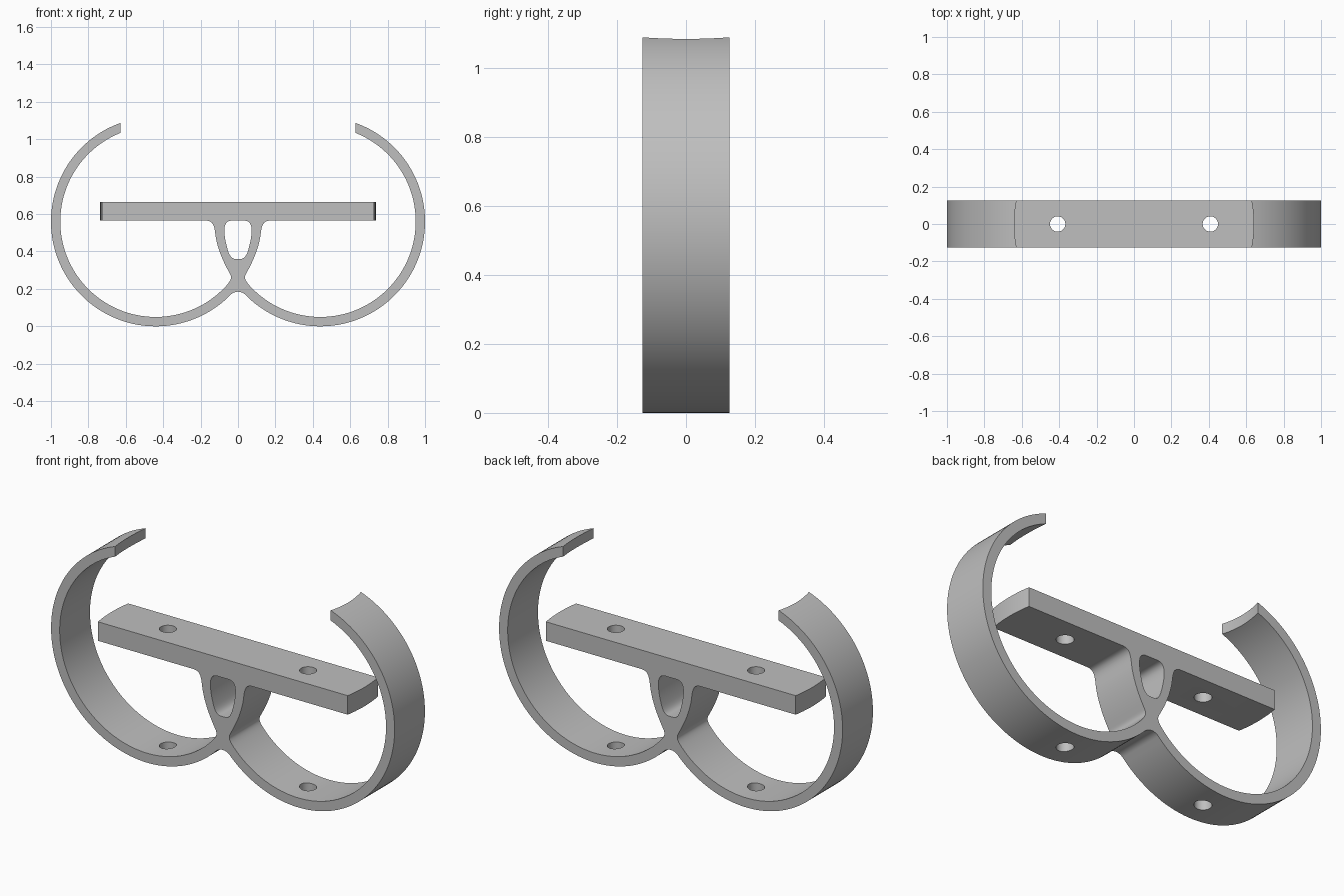
import bpy, bmesh
from math import sin, cos, pi, atan2, acos, asin
from mathutils import Vector
from mathutils.geometry import interpolate_bezier

cube = bpy.data.objects.get("Cube")
if cube:
    bpy.data.objects.remove(cube, do_unlink=True)

HALF_DEPTH = 0.126
CX, CZ = 0.44, 0.56            # ring centre
R_OUT, R_IN = 0.56, 0.51
BAR_LOW, BAR_TOP = 0.565, 0.665
BAR_RADIUS, MOUTH_RADIUS, HOLE_X = 0.738, 0.64, 0.408

grey = bpy.data.materials.new("plain grey")
grey.use_nodes = True
colour = (0.52, 0.52, 0.52, 1)
grey.diffuse_color = colour
grey.node_tree.nodes["Principled BSDF"].inputs["Base Color"].default_value = colour


def arc(cx, cz, r, a, b, n):
    return [(cx + r * cos(a + (b - a) * i / n), cz + r * sin(a + (b - a) * i / n))
            for i in range(n + 1)]


def bezier(*points, n=10):
    p = [Vector((x, z, 0)) for x, z in points]
    return [(v.x, v.y) for v in interpolate_bezier(*p, n)]


def closed_loop(half):
    """Mirror a half outline that starts and ends on the centre line."""
    clean = [half[0]]
    for p in half[1:]:
        if (Vector(p) - Vector(clean[-1])).length > 1e-4:
            clean.append(p)
    return clean + [(-x, z) for x, z in reversed(clean[1:-1])]


def finish(name, bm):
    bmesh.ops.recalc_face_normals(bm, faces=bm.faces)
    mesh = bpy.data.meshes.new(name)
    bm.to_mesh(mesh)
    bm.free()
    mesh.materials.append(grey)
    obj = bpy.data.objects.new(name, mesh)
    bpy.context.collection.objects.link(obj)
    return obj


def plate(name, loops):
    """Fill nested outlines and extrude them front to back."""
    bm = bmesh.new()
    for loop in loops:
        verts = [bm.verts.new((x, -HALF_DEPTH, z)) for x, z in loop]
        for a, b in zip(verts, verts[1:] + verts[:1]):
            bm.edges.new((a, b))
    bmesh.ops.triangle_fill(bm, edges=bm.edges[:], use_beauty=True)
    top = bmesh.ops.extrude_face_region(bm, geom=bm.faces[:])["geom"]
    moved = [g for g in top if isinstance(g, bmesh.types.BMVert)]
    bmesh.ops.translate(bm, verts=moved, vec=(0, 2 * HALF_DEPTH, 0))
    return finish(name, bm)


def cut(target, name, x, radius, low, high, outer=None, sides=48):
    """Subtract an upright cylinder, or a tube when outer is given."""
    bm = bmesh.new()
    rings = []
    corners = [(radius, low), (radius, high)]
    if outer:
        corners += [(outer, high), (outer, low)]
    for r, z in corners:
        rings.append([bm.verts.new((x + r * cos(2 * pi * i / sides),
                                    r * sin(2 * pi * i / sides), z)) for i in range(sides)])
    pairs = list(zip(rings, rings[1:]))
    if outer:
        pairs.append((rings[-1], rings[0]))
    else:
        bm.faces.new(rings[0])
        bm.faces.new(rings[1])
    for a, b in pairs:
        for i in range(sides):
            j = (i + 1) % sides
            bm.faces.new((a[i], a[j], b[j], b[i]))
    cutter = finish(name, bm)
    mod = target.modifiers.new(name, 'BOOLEAN')
    mod.operation, mod.solver, mod.object = 'DIFFERENCE', 'EXACT', cutter
    bpy.context.view_layer.objects.active = target
    bpy.ops.object.modifier_apply(modifier=mod.name)
    bpy.data.objects.remove(cutter, do_unlink=True)


# Outline: lower fillet, open ring, flared stem, cross bar
FILLET = 0.0557
fillet_z = 0.185 - FILLET
join = atan2(CZ - fillet_z, CX)
END_X = 0.6
half = arc(0, fillet_z, FILLET, pi / 2, join, 6)
half += arc(CX, CZ, R_OUT, join - pi, acos((END_X - CX) / R_OUT), 90)
half += arc(CX, CZ, R_IN, acos((END_X - CX) / R_IN), -pi + acos((CX - 0.06) / R_IN), 90)
half += bezier(half[-1], (0.034, 0.25), (0.032, 0.262), (0.045, 0.285))
half += bezier((0.045, 0.285), (0.085, 0.355), (0.115, 0.43), (0.122, 0.50), n=14)
half += bezier((0.122, 0.50), (0.128, 0.55), (0.14, BAR_LOW), (0.175, BAR_LOW))
half += [(0.76, BAR_LOW), (0.76, BAR_TOP), (0, BAR_TOP)]

# Rounded opening in the stem
opening = [(0, 0.36)]
opening += bezier((0.012, 0.36), (0.035, 0.36), (0.045, 0.38), (0.052, 0.40))
opening += bezier((0.052, 0.40), (0.065, 0.44), (0.072, 0.48), (0.073, 0.51))
opening += bezier((0.073, 0.51), (0.073, 0.55), (0.06, BAR_LOW), (0.03, BAR_LOW))
opening += [(0, BAR_LOW)]

holder = plate("double_ring_holder", [closed_loop(half), closed_loop(opening)])

# Curved bar ends, ring mouth and screw holes
cut(holder, "bar_end_cutter", 0, BAR_RADIUS, 0.5, 0.73, outer=0.82, sides=180)
cut(holder, "mouth_cutter", 0, MOUTH_RADIUS, 0.9, 1.3, sides=180)
for side in (-1, 1):
    cut(holder, "screw_hole_cutter", side * HOLE_X, 0.041, -0.1, 0.8)

bpy.ops.object.select_all(action='DESELECT')
holder.select_set(True)
bpy.context.view_layer.objects.active = holder
bpy.ops.object.shade_smooth_by_angle(angle=pi / 6)
